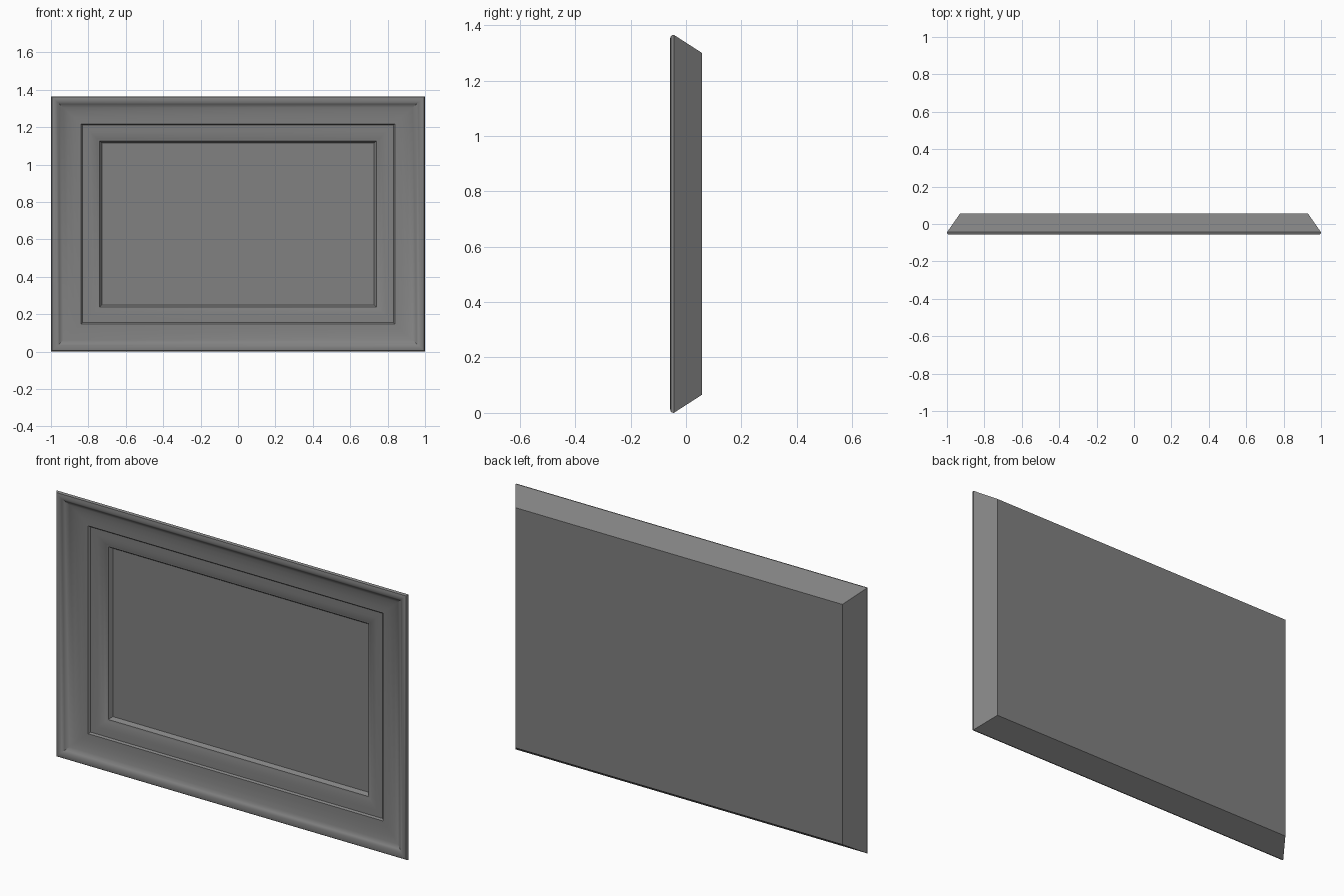
import bpy
import bmesh

WIDTH, HEIGHT = 2.0, 1.365
FRONT_Y = -0.057
SIDE_STRETCH = 1.09   # side members are slightly wider than top and bottom

if "Cube" in bpy.data.objects:
    bpy.data.objects.remove(bpy.data.objects["Cube"], do_unlink=True)

grey = bpy.data.materials.new("plain grey")
grey.use_nodes = True
colour = (0.22, 0.22, 0.22, 1)
grey.diffuse_color = colour
grey.node_tree.nodes["Principled BSDF"].inputs["Base Color"].default_value = colour


def ring(bm, inset, depth):
    """Rectangle of four vertices, inset from the outline, at a depth."""
    x = WIDTH / 2 - inset * SIDE_STRETCH
    y = FRONT_Y + depth
    low, high = inset, HEIGHT - inset
    return [bm.verts.new(p) for p in
            ((-x, y, low), (x, y, low), (x, y, high), (-x, y, high))]


def finish(bm, name):
    mesh = bpy.data.meshes.new(name)
    bm.to_mesh(mesh)
    bm.free()
    obj = bpy.data.objects.new(name, mesh)
    bpy.context.collection.objects.link(obj)
    mesh.materials.append(grey)
    return obj


# Moulding section: (inset, depth) from the back edge to the panel
profile = [
    (0.065, 0.114), (0.0, 0.013),                                # bevelled side
    (0.001, 0.007), (0.005, 0.002), (0.012, 0.0),                # rounded rim
    (0.022, 0.0), (0.032, 0.004), (0.042, 0.012),
    (0.060, 0.022), (0.085, 0.030), (0.115, 0.035), (0.148, 0.037),  # cove
    (0.155, 0.046), (0.190, 0.048), (0.215, 0.053),              # inner moulding
    (0.228, 0.059), (0.238, 0.061), (0.250, 0.079),              # lip
]

# Mitred frame
bm = bmesh.new()
rings = [ring(bm, *p) for p in profile]
for a, b in zip(rings, rings[1:]):
    for i in range(4):
        j = (i + 1) % 4
        bm.faces.new((a[i], a[j], b[j], b[i]))
frame = finish(bm, "frame_moulding")

# Recessed front panel and flat back board
bm = bmesh.new()
bm.faces.new(ring(bm, *profile[-1]))
finish(bm, "front_panel")
bm = bmesh.new()
bm.faces.new(reversed(ring(bm, *profile[0])))
finish(bm, "back_board")

# Smooth curves of the moulding, crisp steps and mitres
bpy.ops.object.select_all(action="DESELECT")
frame.select_set(True)
bpy.context.view_layer.objects.active = frame
bpy.ops.object.shade_smooth_by_angle(angle=0.54)
